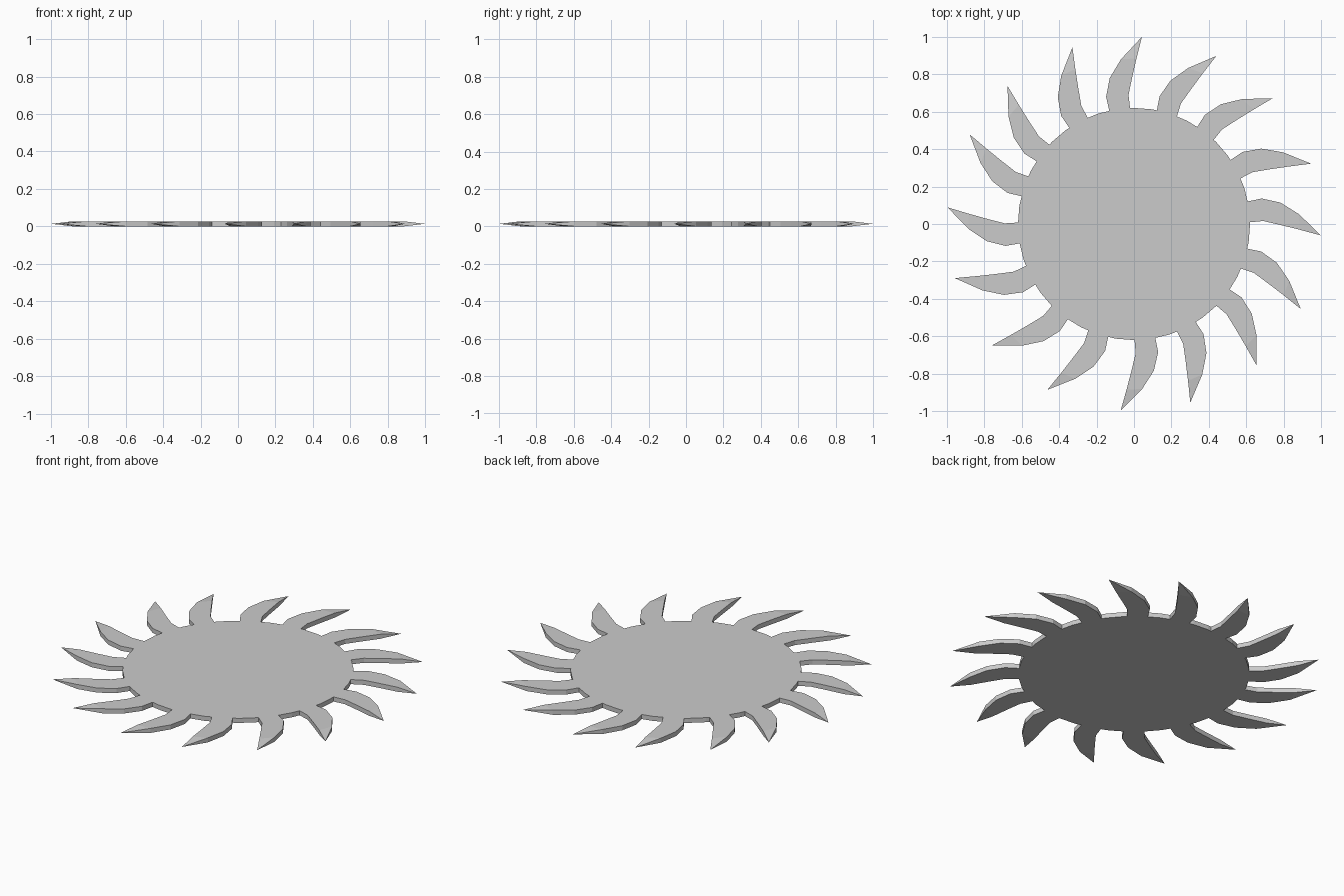
import bpy, bmesh
from math import radians, sin, cos
from mathutils import Matrix

if "Cube" in bpy.data.objects:
    bpy.data.objects.remove(bpy.data.objects["Cube"])

T = 0.027  # plate thickness


def make_object(name, bm):
    bmesh.ops.recalc_face_normals(bm, faces=bm.faces)
    mesh = bpy.data.meshes.new(name)
    bm.to_mesh(mesh)
    bm.free()
    obj = bpy.data.objects.new(name, mesh)
    bpy.context.collection.objects.link(obj)
    return obj


# Flat round plate
bm = bmesh.new()
bmesh.ops.create_cone(bm, cap_ends=True, segments=40, radius1=0.62, radius2=0.62,
                      depth=T, matrix=Matrix.Translation((0, 0, T / 2)))
make_object("sun_disc", bm)

# Curved ray: outer and inner edge points, root to last section, tip at 87.5 degrees
outer = [(-0.13, 0.60), (-0.148, 0.68), (-0.128, 0.78), (-0.068, 0.88)]
inner = [(-0.018, 0.60), (-0.028, 0.69), (-0.008, 0.785), (0.015, 0.885)]
TIP = 87.5


def make_ray(name, angle):
    bm = bmesh.new()
    rings = []
    for (ax, ay), (bx, by) in zip(outer, inner):
        rings.append([bm.verts.new(p) for p in
                      ((ax, ay, 0), (bx, by, 0), (bx, by, T), (ax, ay, T))])
    tip = bm.verts.new((cos(radians(TIP)), sin(radians(TIP)), T / 2))
    bm.faces.new(rings[0])
    for a, b in zip(rings, rings[1:]):
        for i in range(4):
            j = (i + 1) % 4
            bm.faces.new((a[i], a[j], b[j], b[i]))
    for i in range(4):
        bm.faces.new((rings[-1][i], rings[-1][(i + 1) % 4], tip))
    bm.transform(Matrix.Rotation(radians(angle - TIP), 4, 'Z'))
    make_object(name, bm)


# Sixteen slightly uneven rays around the disc
tip_angles = [87.6, 63.9, 42.2, 18.8, -3.5, -27, -49.1, -72.5,
              -94.1, -117.6, -139.5, -163.2, -185.1, -208.6, -227.5, -250.8]
for n, angle in enumerate(tip_angles):
    make_ray(f"ray_{n + 1:02d}", angle)
